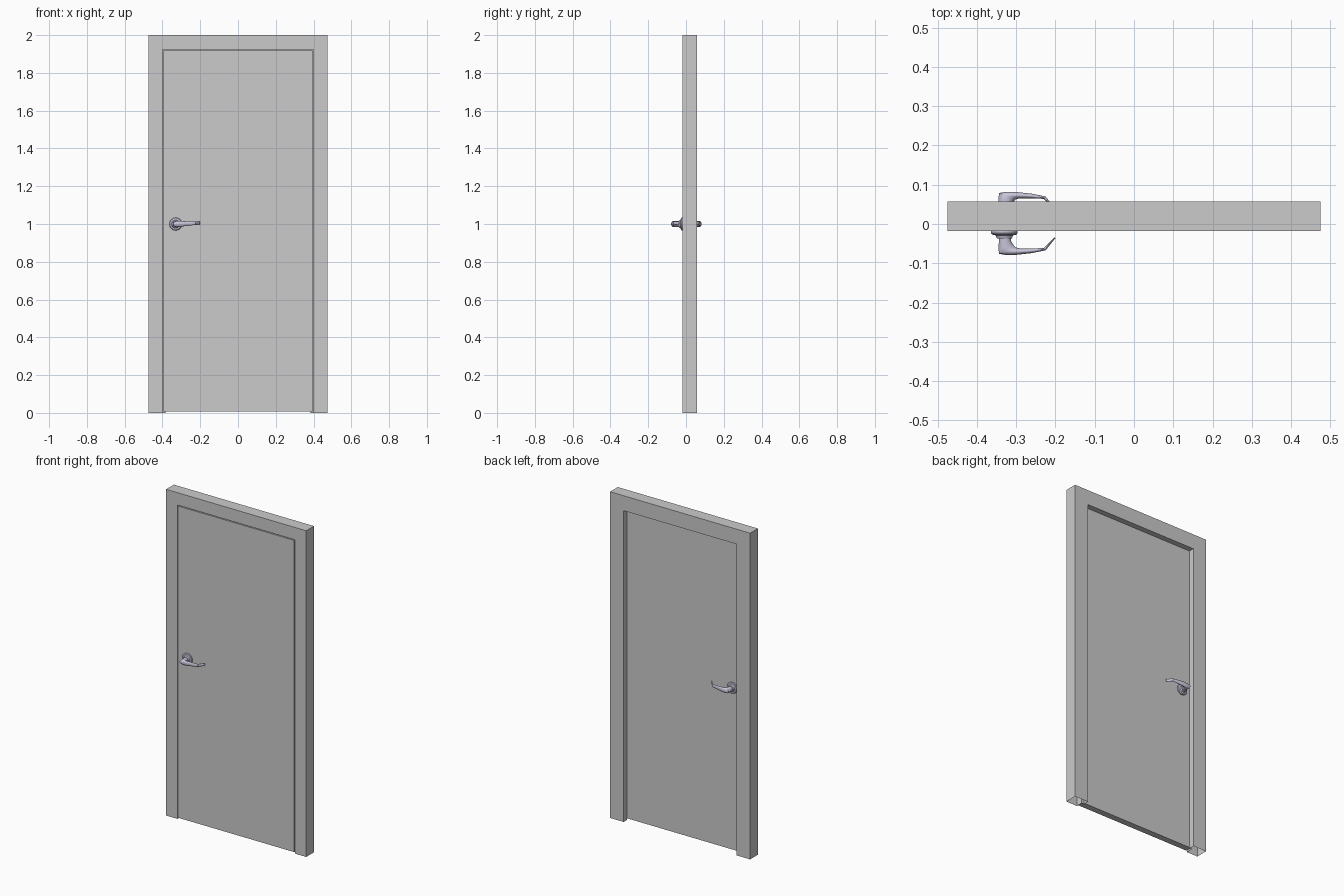
import bpy, bmesh
from math import cos, sin, pi

if "Cube" in bpy.data.objects:
    bpy.data.objects.remove(bpy.data.objects["Cube"])

metal = bpy.data.materials.new("handle_metal")
metal.diffuse_color = (0.58, 0.56, 0.70, 1)
metal.use_nodes = True
metal.node_tree.nodes["Principled BSDF"].inputs["Base Color"].default_value = metal.diffuse_color


def finish(name, bm, mat=None, smooth=False):
    bmesh.ops.recalc_face_normals(bm, faces=bm.faces[:])
    me = bpy.data.meshes.new(name)
    bm.to_mesh(me)
    bm.free()
    ob = bpy.data.objects.new(name, me)
    bpy.context.collection.objects.link(ob)
    if mat:
        me.materials.append(mat)
    if smooth:
        bpy.ops.object.select_all(action='DESELECT')
        ob.select_set(True)
        bpy.context.view_layer.objects.active = ob
        bpy.ops.object.shade_smooth_by_angle(angle=0.6)
    return ob


def loft(bm, rings, caps=True):
    rows = [[bm.verts.new(p) for p in r] for r in rings]
    n = len(rows[0])
    for a, b in zip(rows, rows[1:]):
        for i in range(n):
            j = (i + 1) % n
            bm.faces.new((a[i], a[j], b[j], b[i]))
    if caps:
        bm.faces.new(rows[0])
        bm.faces.new(rows[-1])


# Frame: rebated sheet-metal profile (inset, y) mitred round the opening, open at the feet
profile = [(0, -.018), (.076, -.018), (.076, .023), (.092, .023), (.092, .057), (0, .057)]
bm = bmesh.new()
loft(bm, [[(s * (.475 - u), y, (2 - u) * top) for u, y in profile]
          for s, top in ((-1, 0), (-1, 1), (1, 1), (1, 0))], caps=False)
finish("door_frame", bm)

# Door leaf
bm = bmesh.new()
bmesh.ops.create_cube(bm, size=1)
for v in bm.verts:
    v.co.x *= .788
    v.co.y = -.018 if v.co.y < 0 else .021
    v.co.z = .008 if v.co.z < 0 else 1.919
finish("door_leaf", bm)

HX, HZ, N = -.33, 1.0, 32

# Rosette: (radius, y) turned about the spindle
rose = [(.034, -.017), (.034, -.023), (.031, -.027), (.022, -.029), (.019, -.037)]
# Lever: inner x, y, outer x, y, low z, high z of each oval section
lever = [(-.314, -.034, -.343, -.034, .985, 1.015),
         (-.313, -.043, -.344, -.046, .985, 1.015),
         (-.307, -.053, -.345, -.064, .985, 1.015),
         (-.302, -.059, -.343, -.076, .985, 1.015),
         (-.297, -.061, -.325, -.079, .985, 1.015),
         (-.290, -.062, -.300, -.0785, .987, 1.015),
         (-.260, -.0625, -.260, -.074, .991, 1.014),
         (-.230, -.061, -.225, -.067, .995, 1.013),
         (-.203, -.034, -.200, -.036, .997, 1.013)]

for side in ("front", "back"):
    # The back set mirrors the front about the middle of the leaf
    my = (lambda y: y) if side == "front" else (lambda y: .003 - y)
    ang = [2 * pi * i / N for i in range(N)]
    bm = bmesh.new()
    loft(bm, [[(HX + r * cos(a), my(y), HZ + r * sin(a)) for a in ang] for r, y in rose])
    finish(side + "_rosette", bm, metal, True)

    bm = bmesh.new()
    loft(bm, [[((xi + xo) / 2 + (xi - xo) / 2 * cos(a),
                my((yi + yo) / 2 + (yi - yo) / 2 * cos(a)),
                (z0 + z1) / 2 + (z1 - z0) / 2 * sin(a)) for a in ang]
              for xi, yi, xo, yo, z0, z1 in lever])
    finish(side + "_lever", bm, metal, True)
